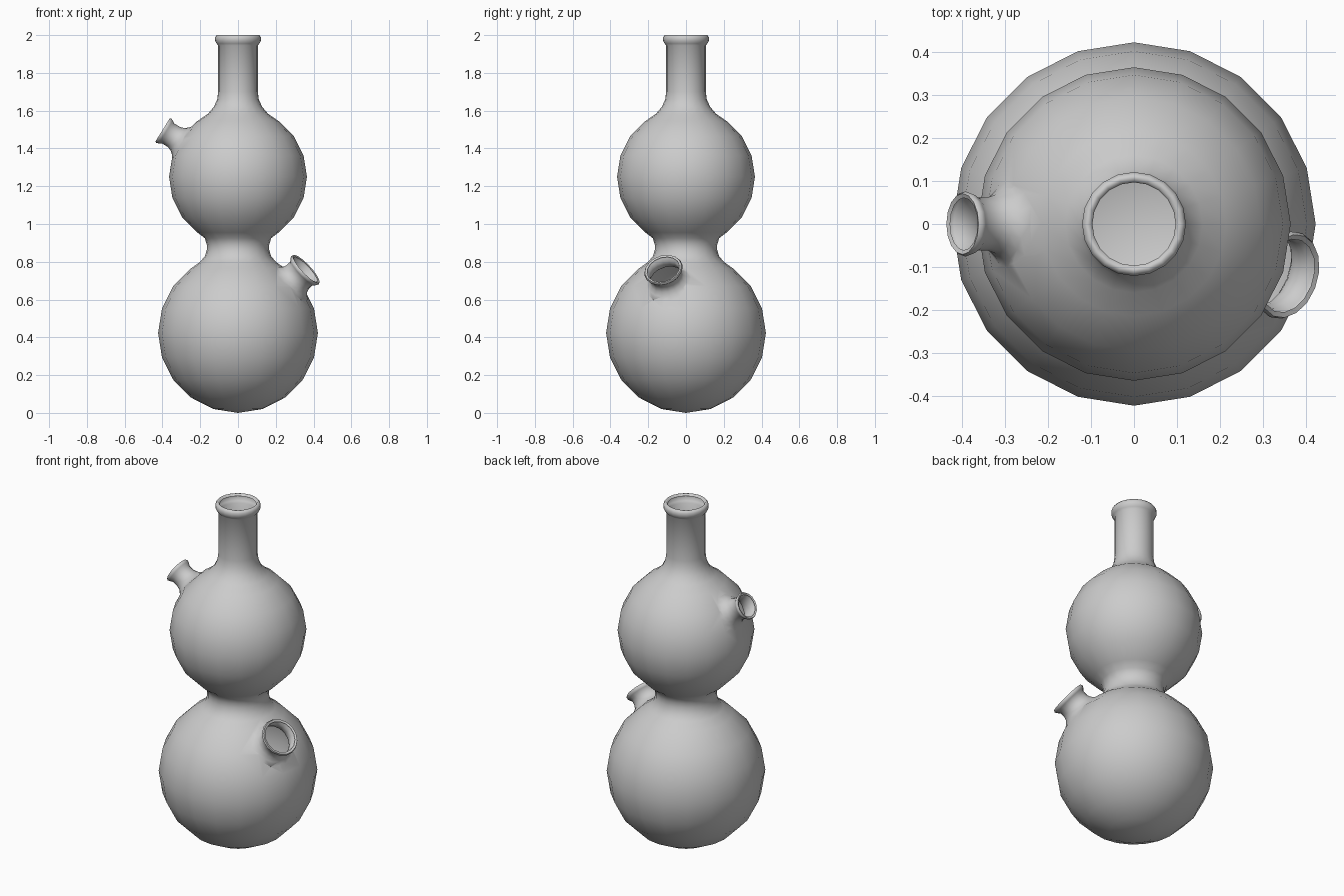
import bpy, bmesh, math
from mathutils import Vector, Matrix

if "Cube" in bpy.data.objects:
    bpy.data.objects.remove(bpy.data.objects["Cube"])


def revolve(name, profile, sides, direction=(0, 0, 1), origin=(0, 0, 0)):
    """Closed solid of revolution from (radius, height) points, along a direction."""
    bm = bmesh.new()
    rings = []
    for r, z in profile:
        if r < 1e-5:
            rings.append([bm.verts.new((0, 0, z))])
        else:
            rings.append([bm.verts.new((r * math.cos(2 * math.pi * i / sides),
                                        r * math.sin(2 * math.pi * i / sides), z))
                          for i in range(sides)])
    for a, b in zip(rings, rings[1:]):
        for i in range(sides):
            j = (i + 1) % sides
            if len(a) == 1:
                bm.faces.new((a[0], b[j], b[i]))
            else:
                bm.faces.new((a[i], a[j], b[j], b[i]))
    for ring in (rings[0], rings[-1]):
        if len(ring) > 1:
            bm.faces.new(ring)
    bmesh.ops.recalc_face_normals(bm, faces=bm.faces)
    rot = Vector((0, 0, 1)).rotation_difference(Vector(direction)).to_matrix().to_4x4()
    bm.transform(Matrix.Translation(origin) @ rot)
    me = bpy.data.meshes.new(name)
    bm.to_mesh(me)
    bm.free()
    ob = bpy.data.objects.new(name, me)
    bpy.context.collection.objects.link(ob)
    return ob


def arc(radius, centre, start, end):
    return [(radius * math.cos(math.radians(a)), centre + radius * math.sin(math.radians(a)))
            for a in range(start, end + 1, 18)]


# Body: two bulbs, waist, neck and rolled lip
profile = [(0, 0)] + arc(0.423, 0.423, -72, 54)
profile += [(0.20, 0.80), (0.175, 0.83), (0.165, 0.865), (0.165, 0.89), (0.176, 0.925)]
profile += arc(0.365, 1.25, -54, 54)
profile += [(0.16, 1.583), (0.128, 1.62), (0.11, 1.66), (0.105, 1.70), (0.105, 1.945),
            (0.113, 1.955), (0.121, 1.97), (0.121, 1.988), (0.113, 2.0), (0.103, 2.0), (0.097, 1.99)]
body = revolve("double_bulb_vase", profile, 20)

# Side spouts, flared into the bulbs
upper_c, upper_d = Vector((0, 0, 1.25)), Vector((-0.395, 0, 0.245)).normalized()
lower_c, lower_d = Vector((0, 0, 0.423)), Vector((0.357, -0.12, 0.335)).normalized()
upper = revolve("upper_spout", [
    (0.11, 0.29), (0.11, 0.34), (0.085, 0.358), (0.069, 0.378), (0.062, 0.40), (0.062, 0.435),
    (0.071, 0.45), (0.076, 0.462), (0.071, 0.47), (0.061, 0.466)], 16, upper_d, upper_c)
lower = revolve("lower_spout", [
    (0.13, 0.34), (0.13, 0.393), (0.108, 0.41), (0.092, 0.427), (0.086, 0.447), (0.086, 0.475),
    (0.097, 0.488), (0.105, 0.50), (0.1, 0.51), (0.088, 0.506)], 16, lower_d, lower_c)

# Fuse the spouts into the body
bpy.context.view_layer.objects.active = body
body.select_set(True)
for spout in (upper, lower):
    mod = body.modifiers.new("join", 'BOOLEAN')
    mod.operation = 'UNION'
    mod.solver = 'EXACT'
    mod.object = spout
    bpy.ops.object.modifier_apply(modifier=mod.name)
    bpy.data.objects.remove(spout)

# Open the three mouths
mouths = [Vector((0, 0, 1.99)), upper_c + upper_d * 0.466, lower_c + lower_d * 0.506]
bm = bmesh.new()
bm.from_mesh(body.data)
caps = [f for f in bm.faces
        if any((f.calc_center_median() - m).length < 0.03 for m in mouths)]
bmesh.ops.delete(bm, geom=caps, context='FACES')
bm.to_mesh(body.data)
bm.free()
bpy.ops.object.shade_smooth_by_angle(angle=math.radians(60))
